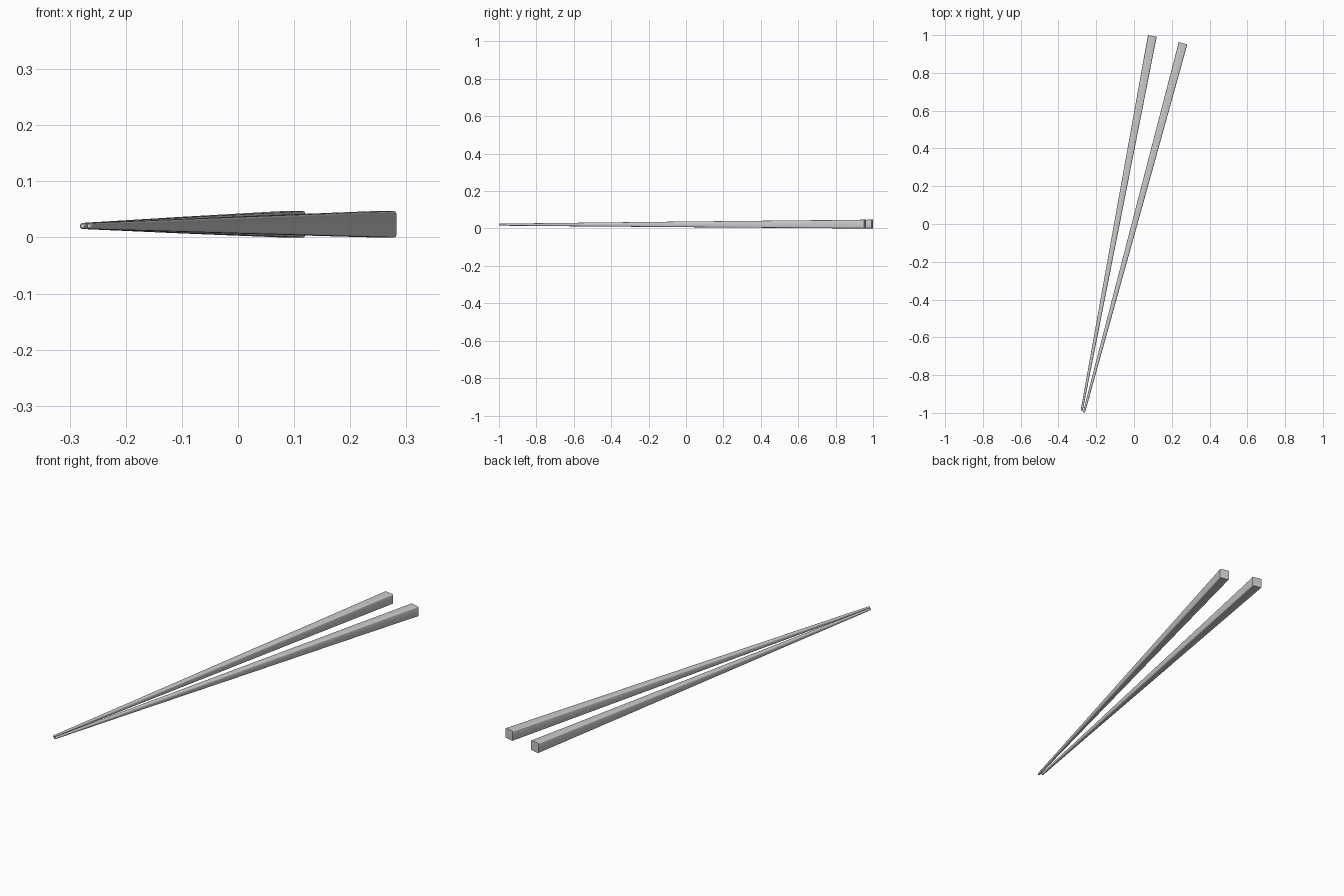
import bpy, bmesh
from math import sin, cos, pi
from mathutils import Vector

if "Cube" in bpy.data.objects:
    bpy.data.objects.remove(bpy.data.objects["Cube"])

CORNER = 5  # points per rounded corner


def section(bm, centre, side, up, half, round_):
    """Ring of a rounded square; round_ = 1 gives a circle."""
    r = half * round_
    ring = []
    for q in range(4):
        mid = pi / 4 + q * pi / 2
        sx = 1 if cos(mid) > 0 else -1
        sz = 1 if sin(mid) > 0 else -1
        for i in range(CORNER):
            a = q * pi / 2 + (pi / 2) * (i + 0.5) / CORNER
            u = sx * (half - r) + r * cos(a)
            v = sz * (half - r) + r * sin(a)
            ring.append(bm.verts.new(centre + side * u + up * v))
    return ring


def chopstick(name, tip, end):
    tip, end = Vector(tip), Vector(end)
    axis = (end - tip).normalized()
    side = axis.cross(Vector((0, 0, 1))).normalized()
    up = side.cross(axis)
    bm = bmesh.new()
    # position along stick, half width, corner roundness
    stations = [(0.0, 0.0035, 1.0), (0.0015, 0.0055, 1.0), (0.25, 0.0103, 0.75),
                (0.5, 0.015, 0.5), (0.75, 0.0193, 0.35), (1.0, 0.0235, 0.2)]
    rings = [section(bm, tip.lerp(end, t), side, up, h, r) for t, h, r in stations]
    for a, b in zip(rings, rings[1:]):
        n = len(a)
        for i in range(n):
            j = (i + 1) % n
            bm.faces.new((a[i], a[j], b[j], b[i]))
    bm.faces.new(rings[0])
    bm.faces.new(rings[-1])
    bmesh.ops.recalc_face_normals(bm, faces=bm.faces)
    mesh = bpy.data.meshes.new(name)
    bm.to_mesh(mesh)
    bm.free()
    ob = bpy.data.objects.new(name, mesh)
    bpy.context.collection.objects.link(ob)
    bpy.ops.object.select_all(action='DESELECT')
    ob.select_set(True)
    bpy.context.view_layer.objects.active = ob
    bpy.ops.object.shade_smooth_by_angle()


# Two tapered sticks, nearly touching at the tips
chopstick("left_chopstick", (-0.277, -0.988, 0.0205), (0.097, 0.996, 0.0235))
chopstick("right_chopstick", (-0.265, -0.998, 0.0205), (0.2595, 0.957, 0.0235))
